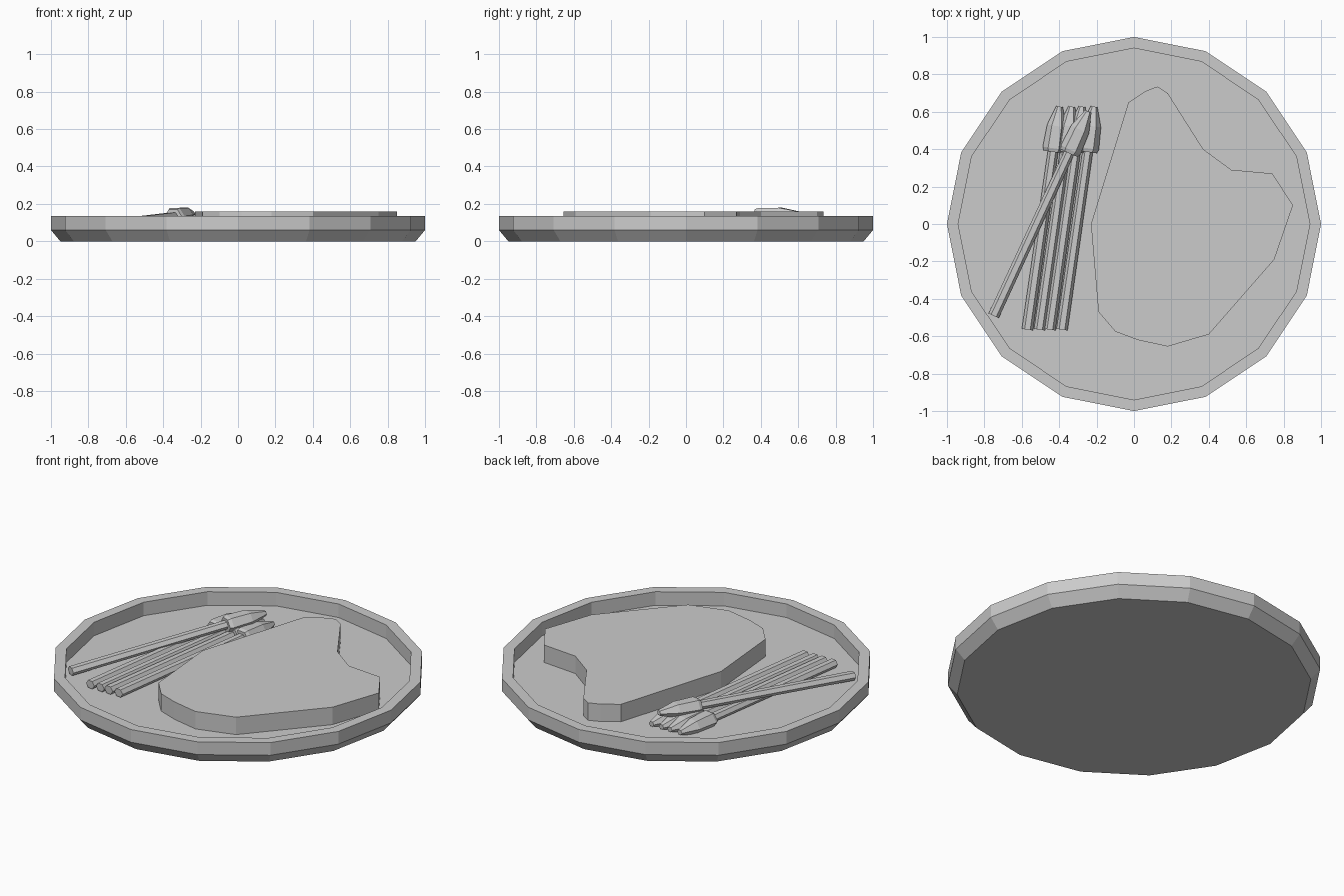
import bpy, bmesh, math
from mathutils import Vector, Matrix

cube = bpy.data.objects.get("Cube")
if cube:
    bpy.data.objects.remove(cube, do_unlink=True)

grey = bpy.data.materials.new("plain grey")
grey.use_nodes = True
colour = (0.6, 0.6, 0.6, 1)
grey.diffuse_color = colour
grey.node_tree.nodes["Principled BSDF"].inputs["Base Color"].default_value = colour


def finish(name, bm):
    bmesh.ops.recalc_face_normals(bm, faces=bm.faces)
    mesh = bpy.data.meshes.new(name)
    bm.to_mesh(mesh)
    bm.free()
    mesh.materials.append(grey)
    obj = bpy.data.objects.new(name, mesh)
    bpy.context.collection.objects.link(obj)
    return obj


def lathe(name, profile, sides, turn=0.0):
    """Revolve (radius, height) pairs about z and cap both ends."""
    bm = bmesh.new()
    rings = []
    for r, z in profile:
        angles = [turn + math.tau * i / sides for i in range(sides)]
        rings.append([bm.verts.new((r * math.cos(a), r * math.sin(a), z)) for a in angles])
    for low, high in zip(rings, rings[1:]):
        for i in range(sides):
            j = (i + 1) % sides
            bm.faces.new((low[i], low[j], high[j], high[i]))
    bm.faces.new(rings[0][::-1])
    bm.faces.new(rings[-1])
    return finish(name, bm)


# Plate: chamfered foot, flat rim, sunken floor
FLOOR = 0.055
lathe("plate", [(0.95, 0), (1, 0.06), (1, 0.135), (0.94, 0.135), (0.94, FLOOR)], 16)

# Steak: flat slab with an irregular outline
outline = [(-0.03, 0.65), (0.06, 0.71), (0.125, 0.735), (0.18, 0.70), (0.37, 0.40),
           (0.52, 0.29), (0.74, 0.27), (0.85, 0.10), (0.75, -0.19), (0.40, -0.59),
           (0.18, -0.655), (0.02, -0.62), (-0.10, -0.575), (-0.19, -0.47), (-0.23, 0.0)]
bm = bmesh.new()
base = bm.faces.new([bm.verts.new((x, y, FLOOR)) for x, y in outline])
top = bmesh.ops.extrude_face_region(bm, geom=[base], use_keep_orig=True)
bmesh.ops.translate(bm, vec=(0, 0, 0.103),
                    verts=[v for v in top["geom"] if isinstance(v, bmesh.types.BMVert)])
finish("steak", bm)

# Asparagus spear: six-sided stem, collar and tapering head
SPEAR = [(0.03, 0), (0.028, 0.96), (0.05, 0.96), (0.058, 0.98),
         (0.052, 1.10), (0.018, 1.205)]


def spear(name, start, end):
    start, end = Vector(start), Vector(end)
    obj = lathe(name, SPEAR, 6)
    # Lay the spear along its path, slightly flattened in height
    along = (end - start).normalized()
    side = along.cross(Vector((0, 0, 1))).normalized()
    up = side.cross(along)
    frame = Matrix((side, up * 0.85, along)).transposed().to_4x4()
    obj.data.transform(Matrix.Translation(start) @ frame)


for n, x in enumerate((-0.57, -0.505, -0.45, -0.385)):
    spear(f"asparagus_{n + 1}", (x, -0.565, 0.082), (x + 0.172, 0.63, 0.082))
spear("asparagus_crossing", (-0.75, -0.49, 0.085), (-0.24, 0.61, 0.147))
